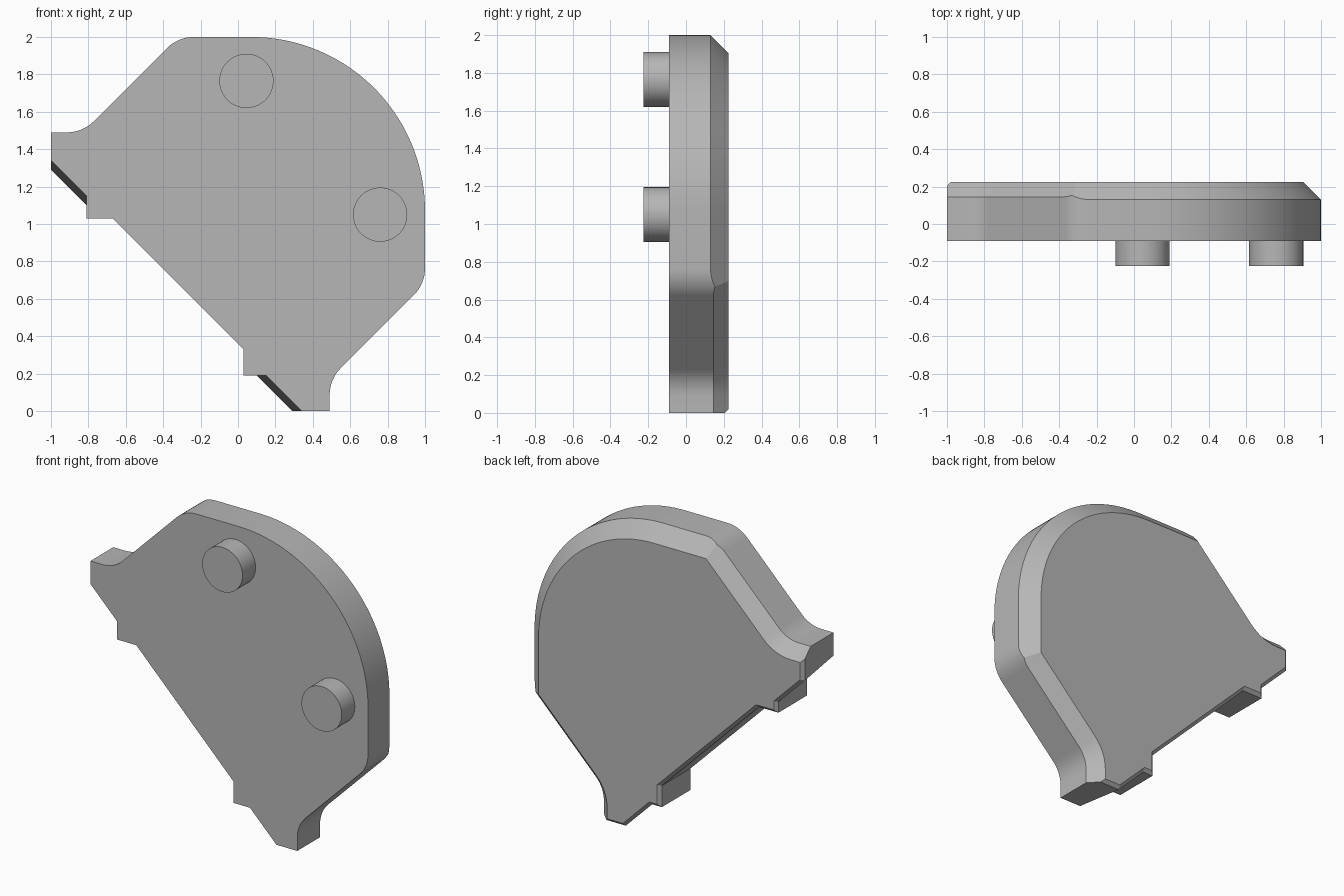
import bpy, bmesh
from math import sin, cos, pi, radians
from mathutils import Vector

if "Cube" in bpy.data.objects:
    bpy.data.objects.remove(bpy.data.objects["Cube"])

FRONT, BACK, PEG_FRONT = -0.09, 0.225, -0.225
RIM, SIDE, LIP = 0.095, 0.08, 0.02      # chamfer sizes: round rim, slanted side, lower edge

grey = bpy.data.materials.new("light grey plastic")
grey.use_nodes = True
grey.diffuse_color = (0.47, 0.47, 0.47, 1)
grey.node_tree.nodes["Principled BSDF"].inputs["Base Color"].default_value = grey.diffuse_color


def finish(bm, name):
    bmesh.ops.remove_doubles(bm, verts=bm.verts, dist=0.0005)
    bmesh.ops.recalc_face_normals(bm, faces=bm.faces)
    mesh = bpy.data.meshes.new(name)
    bm.to_mesh(mesh)
    bm.free()
    mesh.materials.append(grey)
    obj = bpy.data.objects.new(name, mesh)
    bpy.context.collection.objects.link(obj)
    bpy.ops.object.select_all(action='DESELECT')
    obj.select_set(True)
    bpy.context.view_layer.objects.active = obj
    bpy.ops.object.shade_smooth_by_angle(angle=radians(30))
    return obj


def arc(cx, cz, r, a0, a1, steps):
    for i in range(steps + 1):
        a = radians(a0 + (a1 - a0) * i / steps)
        yield a, (cx + r * cos(a), cz + r * sin(a))


# Half of the outline: (front point, chamfer start point, chamfer depth, back point)
half = [
    ((-0.67, 1.03), (-0.67, 1.03), LIP, (-0.662, 1.05)),
    ((-0.81, 1.03), (-0.81, 1.03), LIP, (-0.79, 1.05)),
    ((-0.81, 1.15), (-0.81, 1.10), LIP, (-0.79, 1.108)),
    ((-1, 1.34), (-1, 1.29), LIP, (-0.98, 1.298)),
    ((-1, 1.43), (-1, 1.43), LIP, (-0.98, 1.41)),
    ((-1, 1.49), (-1, 1.49), SIDE, (-0.98, 1.41)),
]

# Hollow fillet where the tip meets the slanted side
for a, p in arc(-0.913, 1.69, 0.2, -90, -45, 8):
    r = 0.2 + SIDE
    half.append((p, p, SIDE, (-0.913 + r * cos(a), 1.69 + r * sin(a))))

# Rounded shoulder that runs to a sharp corner on the back
top = 2 - RIM
slant = 2.32 - SIDE * 2 ** 0.5
corner = (top - slant, top)
for a, p in arc(-0.237, 1.8, 0.2, 135, 90, 8):
    depth = max(p[1] - top, (p[1] - p[0] - slant) / 2 ** 0.5)
    half.append((p, p, depth, corner))

# Large round rim up to the line of symmetry
for a, p in arc(0.07, 1.07, 0.93, 90, 45, 20):
    r = 0.93 - RIM
    half.append((p, p, RIM, (0.07 + r * cos(a), 1.07 + r * sin(a))))


def flip(p):
    return (p[1] - 1, p[0] + 1)


other = [(flip(f), flip(m), d, flip(b)) for f, m, d, b in reversed(half[:-1])]
outline = half + other

# Plate: three rings joined by walls and closed by caps
bm = bmesh.new()
rings = [
    [bm.verts.new((f[0], FRONT, f[1])) for f, m, d, b in outline],
    [bm.verts.new((m[0], BACK - d, m[1])) for f, m, d, b in outline],
    [bm.verts.new((b[0], BACK, b[1])) for f, m, d, b in outline],
]
n = len(outline)
for lower, upper in zip(rings, rings[1:]):
    for i in range(n):
        j = (i + 1) % n
        bm.faces.new((lower[i], lower[j], upper[j], upper[i]))
bm.faces.new(rings[0])
bm.faces.new(rings[2])
finish(bm, "chamfered_plate")

# Two round pegs on the front
for name, x, z in (("upper_peg", 0.045, 1.765), ("side_peg", 0.76, 1.05)):
    bm = bmesh.new()
    ends = [[bm.verts.new((px, y, pz)) for _, (px, pz) in list(arc(x, z, 0.145, 0, 360, 48))[:-1]]
            for y in (PEG_FRONT, FRONT)]
    for i in range(48):
        j = (i + 1) % 48
        bm.faces.new((ends[0][i], ends[0][j], ends[1][j], ends[1][i]))
    for ring in ends:
        bm.faces.new(ring)
    finish(bm, name)
